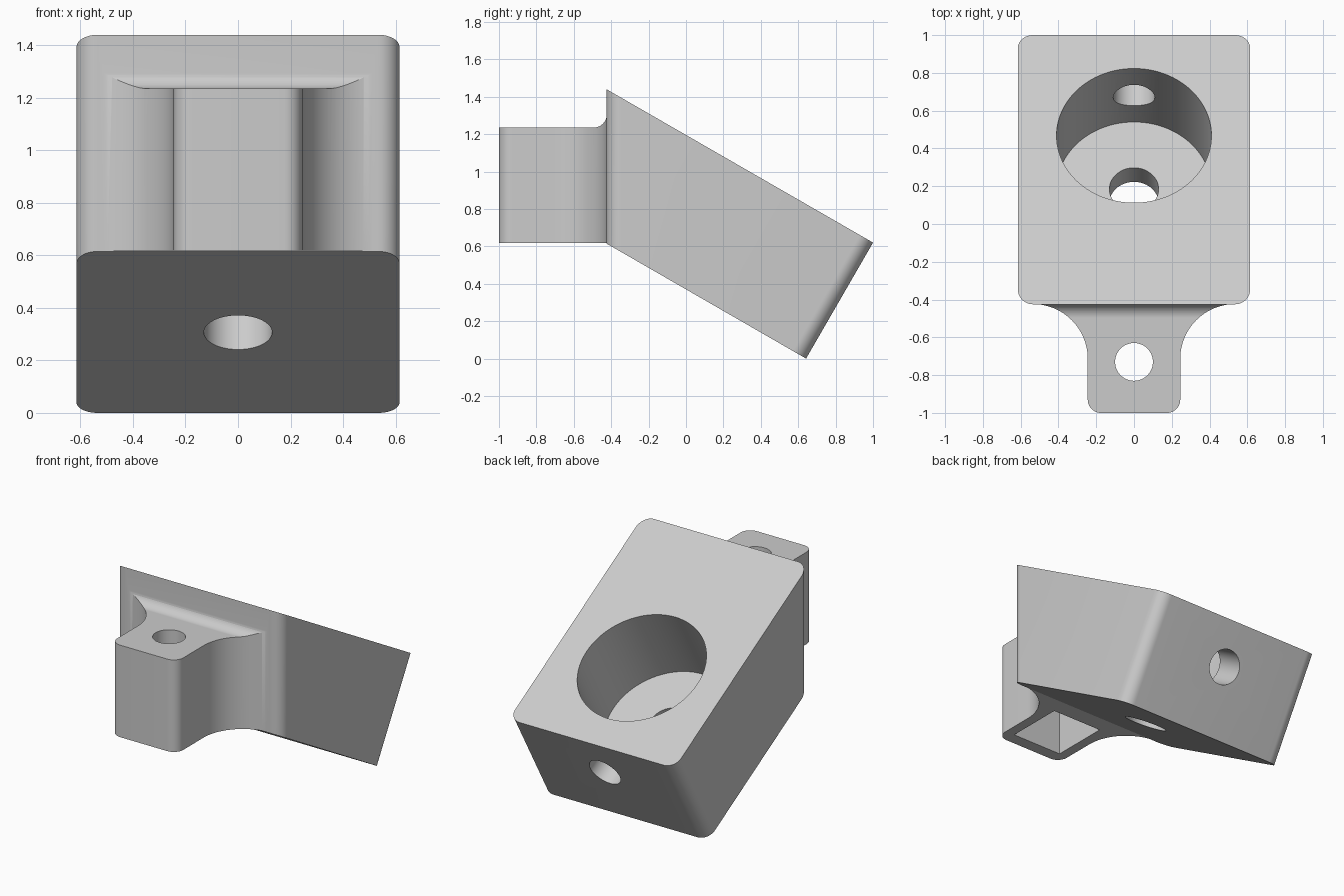
import bpy, bmesh
from math import cos, sin, radians, pi
from mathutils import Vector, Matrix

cube = bpy.data.objects.get("Cube")
if cube:
    bpy.data.objects.remove(cube)

grey = bpy.data.materials.new("light_grey")
grey.use_nodes = True
grey.diffuse_color = (0.6, 0.6, 0.6, 1)
grey.node_tree.nodes["Principled BSDF"].inputs["Base Color"].default_value = (0.6, 0.6, 0.6, 1)

TILT = radians(30)
NORMAL = Vector((0, sin(TILT), cos(TILT)))       # out of the sloped top
DOWNHILL = Vector((0, cos(TILT), -sin(TILT)))    # along the slope to the back


def finish(name, bm):
    bmesh.ops.recalc_face_normals(bm, faces=bm.faces)
    mesh = bpy.data.meshes.new(name)
    bm.to_mesh(mesh)
    bm.free()
    mesh.materials.append(grey)
    obj = bpy.data.objects.new(name, mesh)
    bpy.context.collection.objects.link(obj)
    return obj


def prism_bm(points, axis, lo, hi):
    """Extrude a flat outline along x (outline in y, z) or z (outline in x, y)."""
    bm = bmesh.new()
    place = (lambda a, b: (lo, a, b)) if axis == "x" else (lambda a, b: (a, b, lo))
    face = bm.faces.new([bm.verts.new(place(a, b)) for a, b in points])
    geom = bmesh.ops.extrude_face_region(bm, geom=[face])["geom"]
    shift = Vector((hi - lo, 0, 0)) if axis == "x" else Vector((0, 0, hi - lo))
    bmesh.ops.translate(bm, verts=[g for g in geom if isinstance(g, bmesh.types.BMVert)], vec=shift)
    return bm


def cylinder(name, start, end, radius):
    bm = bmesh.new()
    axis = end - start
    turn = axis.to_track_quat("Z", "Y").to_matrix().to_4x4()
    bmesh.ops.create_cone(bm, cap_ends=True, segments=96, radius1=radius, radius2=radius,
                          depth=axis.length,
                          matrix=Matrix.Translation((start + end) / 2) @ turn)
    return finish(name, bm)


def arc(cx, cy, r, a0, a1, n=16):
    return [(cx + r * cos(radians(a0 + (a1 - a0) * i / n)),
             cy + r * sin(radians(a0 + (a1 - a0) * i / n))) for i in range(n + 1)]


def boolean(target, tool, operation):
    mod = target.modifiers.new("join", "BOOLEAN")
    mod.operation, mod.solver, mod.object = operation, "EXACT", tool
    bpy.context.view_layer.objects.active = target
    bpy.ops.object.modifier_apply(modifier=mod.name)
    bpy.data.objects.remove(tool)


# Sloped block with rounded front and back corner edges
bm = prism_bm([(-0.425, 1.44), (-0.425, 0.615), (0.642, 0), (1, 0.62)], "x", -0.615, 0.615)
corners = [e for e in bm.edges
           if abs(e.verts[0].co.x - e.verts[1].co.x) < 0.01
           and (all(v.co.y < -0.4 for v in e.verts) or all(v.co.y > 0.6 for v in e.verts))]
bmesh.ops.bevel(bm, geom=corners, offset=0.08, segments=12, profile=0.5, affect="EDGES")
body = finish("bracket_body", bm)

# Mounting tab: plan outline with flared root, trimmed by a side profile with a top fillet
half = arc(0.175, -0.93, 0.07, -90, 0, 10) + arc(0.535, -0.714, 0.29, 180, 90, 24) + [(0.535, -0.36)]
plan = half + [(-x, y) for x, y in reversed(half)]
tab = finish("mounting_tab", prism_bm(plan, "z", 0.618, 1.5))
side = [(-1.1, 0.5), (-1.1, 1.235)] + arc(-0.494, 1.305, 0.07, -90, 0, 12) + [(-0.3, 1.305), (-0.3, 0.5)]
boolean(tab, finish("tab_trim", prism_bm(side, "x", -0.8, 0.8)), "INTERSECT")
boolean(body, tab, "UNION")

# Main bore, the hole in its floor and the hole through the back wall
mouth = Vector((0, 0.468, 0.926))
floor = mouth - NORMAL * 0.566
boolean(body, cylinder("bore", mouth + NORMAL * 0.3, floor, 0.41), "DIFFERENCE")
boolean(body, cylinder("floor_hole", floor + NORMAL * 0.1, floor - NORMAL * 0.4, 0.13), "DIFFERENCE")
middle = mouth - NORMAL * 0.282
boolean(body, cylinder("back_hole", middle, middle + DOWNHILL * 1.0, 0.11), "DIFFERENCE")

# Bolt hole and square nut pocket in the tab
boolean(body, cylinder("bolt_hole", Vector((0, -0.73, 0.3)), Vector((0, -0.73, 1.5)), 0.1), "DIFFERENCE")
pocket = [(-0.18, -0.92), (0.18, -0.92), (0.18, -0.54), (-0.18, -0.54)]
boolean(body, finish("nut_pocket", prism_bm(pocket, "z", 0.5, 1.03)), "DIFFERENCE")

# Smooth rounds, sharp edges
bpy.ops.object.select_all(action="DESELECT")
body.select_set(True)
bpy.context.view_layer.objects.active = body
bpy.ops.object.shade_smooth_by_angle(angle=radians(25))
